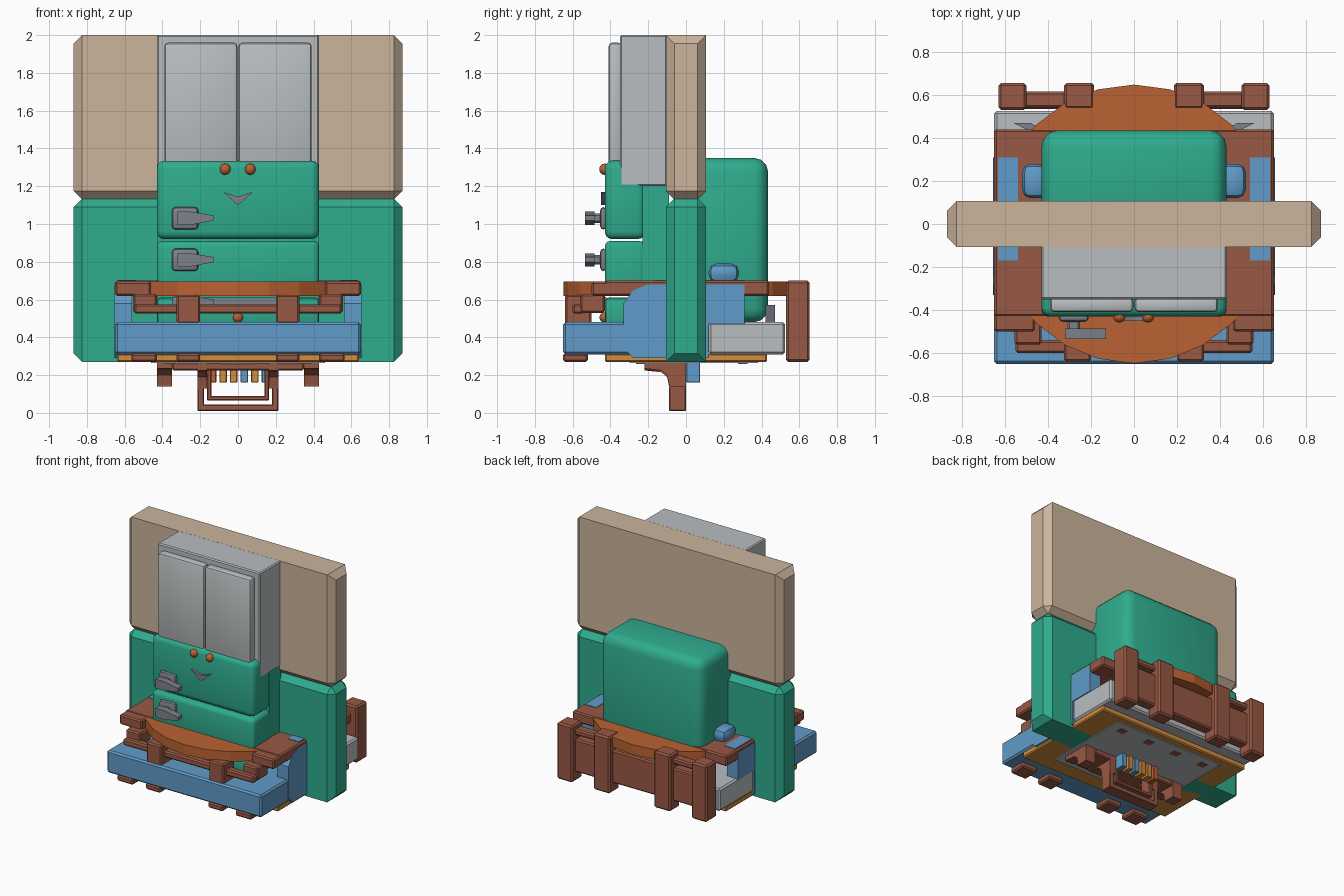
import bpy, bmesh, math

if "Cube" in bpy.data.objects:
    bpy.data.objects.remove(bpy.data.objects["Cube"])

# ---- colours (sRGB bytes -> linear) ----
def mat(name, *rgb):
    m = bpy.data.materials.new(name)
    m.diffuse_color = [((c / 255 + .055) / 1.055) ** 2.4 for c in rgb] + [1]
    m.use_nodes = True
    m.node_tree.nodes["Principled BSDF"].inputs["Base Color"].default_value = m.diffuse_color
    return m

TAN = mat("tan", 203, 181, 157)
GREEN = mat("green", 47, 172, 142)
GREY = mat("light grey", 186, 190, 192)
STEEL = mat("steel grey", 125, 130, 138)
BROWN = mat("brown", 152, 88, 68)
RUST = mat("rust orange", 186, 98, 50)
BLUE = mat("blue", 96, 155, 200)
AMBER = mat("amber", 212, 142, 62)

# ---- helpers ----
def finish(bm, name, m, smooth=False):
    bmesh.ops.recalc_face_normals(bm, faces=bm.faces)
    me = bpy.data.meshes.new(name)
    bm.to_mesh(me)
    bm.free()
    me.materials.append(m)
    ob = bpy.data.objects.new(name, me)
    bpy.context.collection.objects.link(ob)
    if smooth:
        bpy.context.view_layer.objects.active = ob
        ob.select_set(True)
        bpy.ops.object.shade_smooth_by_angle(angle=math.radians(40))
        ob.select_set(False)
    return ob

def box(name, x, y, z, m, bevel=0, seg=1, skip=None):
    bm = bmesh.new()
    bmesh.ops.create_cube(bm, size=1)
    for v in bm.verts:
        v.co = [r[0] + (c + .5) * (r[1] - r[0]) for r, c in zip((x, y, z), v.co)]
    if bevel:
        edges = [e for e in bm.edges if not (skip and skip(e))]
        bmesh.ops.bevel(bm, geom=edges, offset=bevel, segments=seg, affect='EDGES', profile=.5)
    return finish(bm, name, m, seg > 1)

def pair(name, x, y, z, m, bevel=0, seg=1):
    for side, s in (("right", 1), ("left", -1)):
        box(f"{side}_{name}", sorted((s * x[0], s * x[1])), y, z, m, bevel, seg)

def prism(name, pts, axis, a, b, m):
    """Extrude a 2D outline along axis 0 (yz points), 1 (xz) or 2 (xy)."""
    bm = bmesh.new()
    def ring(d):
        out = []
        for p in pts:
            c = list(p)
            c.insert(axis, d)
            out.append(bm.verts.new(c))
        return out
    A, B = ring(a), ring(b)
    bm.faces.new(A)
    bm.faces.new(B)
    n = len(pts)
    for i in range(n):
        bm.faces.new((A[i], A[(i + 1) % n], B[(i + 1) % n], B[i]))
    return finish(bm, name, m)

def ball(name, loc, r, m):
    bm = bmesh.new()
    bmesh.ops.create_uvsphere(bm, u_segments=10, v_segments=7, radius=r)
    bmesh.ops.translate(bm, verts=bm.verts, vec=loc)
    return finish(bm, name, m, True)

def long_edge_at(z):
    return lambda e: all(abs(v.co.z - z) < .001 for v in e.verts) and \
        abs(e.verts[0].co.x - e.verts[1].co.x) > .5

# ---- big chamfered back panels ----
box("tan_panel", (-.87, .87), (-.107, .107), (1.13, 2), TAN, .045, 1, long_edge_at(2))
box("green_panel", (-.87, .87), (-.107, .107), (.27, 1.135), GREEN, .045, 1, long_edge_at(.27))

# ---- cabinet with two doors ----
box("cabinet", (-.43, .43), (-.35, -.1), (1.2, 2), GREY, .008)
pair("cabinet_door", (.003, .39), (-.41, -.34), (1.25, 1.96), GREY, .02, 2)

# ---- green body, head and drawers ----
box("rear_body", (-.43, .43), (0, .435), (.48, 1.35), GREEN, .075, 3)
box("front_body", (-.425, .425), (-.23, -.09), (.32, 1.24), GREEN)
box("head", (-.43, .43), (-.43, -.215), (.92, 1.335), GREEN, .04, 3)
box("upper_drawer", (-.43, .43), (-.43, -.215), (.62, .91), GREEN, .03, 3)
box("lower_drawer", (-.43, .43), (-.43, -.215), (.45, .61), GREEN, .02, 2)
box("lower_drawer_strip", (-.35, .2), (-.45, -.42), (.575, .61), STEEL)
ball("drawer_knob", (0, -.43, .505), .028, RUST)

# ---- face ----
for x in (-.068, .065):
    ball("eye", (x, -.43, 1.29), .03, RUST)
prism("mouth", [(-.08, 1.17), (0, 1.145), (.08, 1.17), (0, 1.1)], 1, -.45, -.42, STEEL)

# ---- lever handles ----
for i, z in enumerate((1.03, .81, .585)):
    h = .06 if i < 2 else .035
    box("handle_plate", (-.35, -.21), (-.455, -.42), (z - h, z + h), STEEL, .02, 2)
    box("handle_stem", (-.31, -.25), (-.5, -.44), (z - .025, z + .025), STEEL, .01)
    prism("handle_lever", [(-.32, z - .035), (-.25, z - .035), (-.13, z - .012),
                           (-.13, z + .015), (-.25, z + .035), (-.32, z + .035)],
          1, -.535, -.485, STEEL)

# ---- round deck and rectangular deck ----
prism("round_deck", [(.648 * math.cos(math.tau * i / 24), .648 * math.sin(math.tau * i / 24))
                     for i in range(24)], 2, .62, .695, RUST)
box("rectangular_deck", (-.65, .65), (-.43, .44), (.62, .7), BROWN, .01)
pair("deck_inlay", (.54, .632), (-.17, .31), (.695, .704), BLUE)
pair("deck_pod", (.4, .52), (.12, .28), (.69, .79), BLUE, .04, 2)

# ---- lower slab: blue front, grey rear ----
box("front_slab", (-.65, .65), (-.65, .12), (.31, .48), BLUE, .012)
box("rear_slab", (-.65, .65), (.12, .525), (.31, .48), GREY, .012)

# ---- blue side lobes ----
for s in (-1, 1):
    prism("side_lobe", [(-.33, .34), (-.33, .58), (-.28, .65), (-.2, .68), (.31, .68), (.31, .47),
                        (.12, .47), (.12, .29), (-.28, .29)], 0, s * .56, s * .655, BLUE)
    prism("rear_cone", [(s * .4, .42), (s * .46, .42), (s * .56, .47), (s * .48, .47)],
          2, .48, .57, STEEL)

# ---- base plate ----
box("base_plate", (-.64, .64), (-.43, .43), (.27, .315), AMBER, .008)
box("base_underside", (-.46, .46), (-.3, .38), (.263, .29), GREY)
for x in (-.36, -.12, .12, .36):
    for y in (-.24, .3):
        box("underside_slot", (x - .03, x + .03), (y - .025, y + .025), (.259, .266), BROWN)

# ---- front posts and rail ----
pair("front_post", (.2, .325), (-.65, -.52), (.27, .315), BROWN, .01)
pair("front_outer_foot", (.43, .565), (-.65, -.52), (.27, .315), BROWN, .01)
pair("front_post_upper", (.2, .325), (-.64, -.5), (.47, .625), BROWN, .01)
pair("front_outer_post", (.43, .555), (-.56, -.43), (.53, .63), BROWN, .01)
pair("front_corner_cap", (.46, .65), (-.5, -.4), (.62, .695), BROWN, .01)
box("front_rail", (-.55, .55), (-.6, -.54), (.525, .575), BROWN, .01)

# ---- rear posts and boards ----
pair("rear_outer_post", (.5, .63), (.53, .655), (.27, .7), BROWN, .012)
pair("rear_inner_post", (.185, .325), (.535, .655), (.27, .7), BROWN, .012)
box("rear_board", (-.56, .56), (.535, .615), (.34, .59), BROWN, .01)
box("rear_rail", (-.56, .56), (.54, .615), (.62, .665), BROWN, .01)

# ---- hanging frame below ----
bracket = [(-.22, .27), (-.22, .225), (-.13, .215), (-.1, .19), (-.09, .14), (-.09, .13),
           (0, .13), (0, .27)]
for s in (-1, 1):
    prism("side_hook", [(y, z + .01) for y, z in bracket], 0, s * .35, s * .43, BROWN)
    prism("frame_arm", bracket, 0, s * .165, s * .215, BROWN)
for w, z, t in ((.215, .01, .035), (.165, .065, .025)):
    box("frame_bottom", (-w, w), (-.09, 0), (z, z + t), BROWN, .005)
    pair("frame_side", (w - t, w), (-.09, 0), (z, .25), BROWN, .005)
box("frame_top", (-.35, .35), (-.22, 0), (.225, .268), BROWN, .008)
for i, m in enumerate((RUST, AMBER, AMBER, BLUE, AMBER, BLUE)):
    x = -.155 + i * .056
    box("hanging_bar", (x, x + .04), (0, .075), (.16, .268), m, .004)
